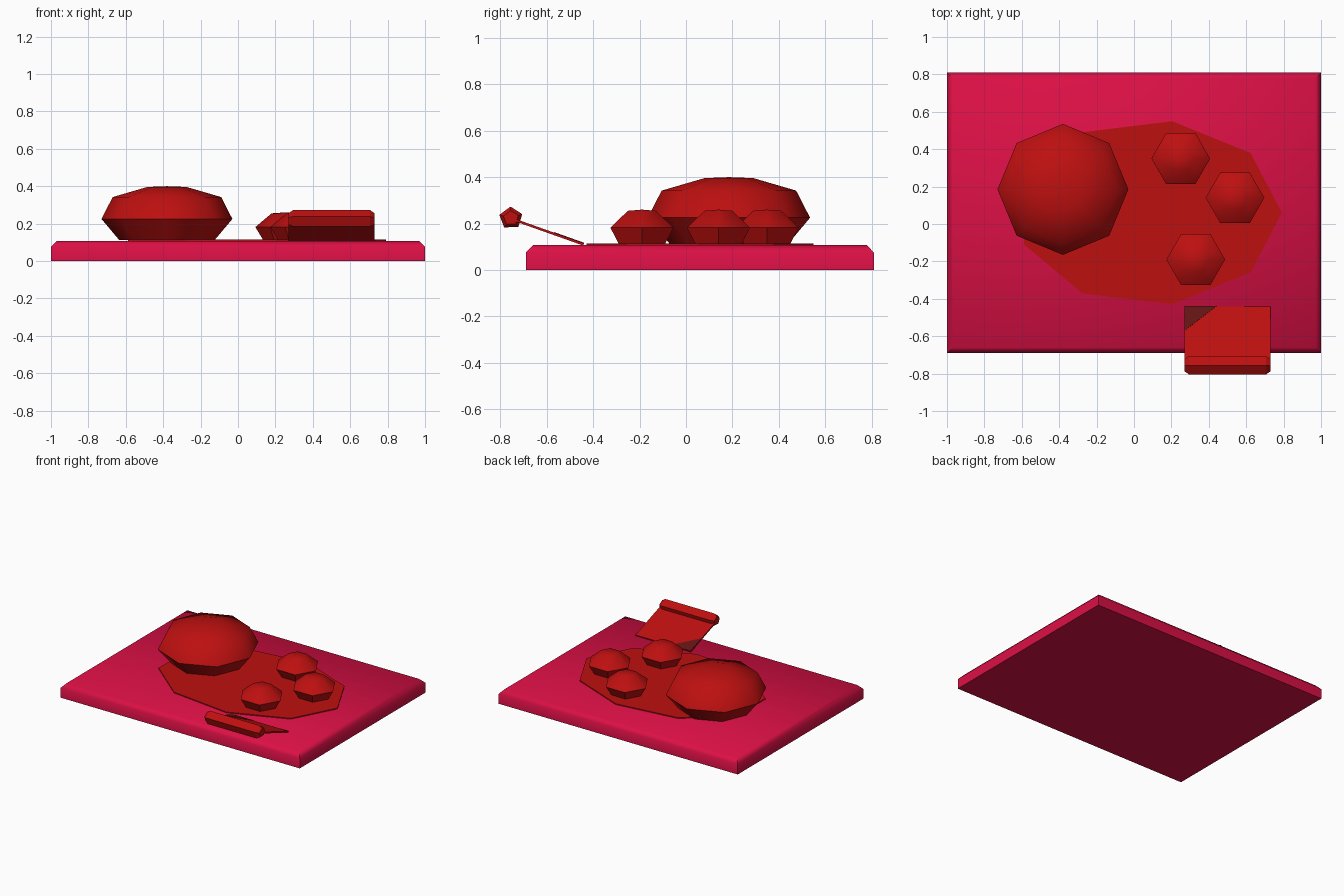
import bpy
import bmesh
from math import cos, sin, pi, radians
from mathutils import Vector

if "Cube" in bpy.data.objects:
    bpy.data.objects.remove(bpy.data.objects["Cube"], do_unlink=True)


def material(name, rgb):
    mat = bpy.data.materials.new(name)
    mat.use_nodes = True
    colour = (*rgb, 1)
    mat.diffuse_color = colour
    mat.node_tree.nodes["Principled BSDF"].inputs["Base Color"].default_value = colour
    return mat


CRIMSON = material("crimson", (0.71, 0.005, 0.06))
RED = material("red", (0.51, 0.005, 0.005))
DARK_RED = material("dark red", (0.13, 0.007, 0.007))


def finish(name, bm, mat, smooth=None):
    bmesh.ops.recalc_face_normals(bm, faces=bm.faces)
    mesh = bpy.data.meshes.new(name)
    bm.to_mesh(mesh)
    bm.free()
    mesh.materials.append(mat)
    obj = bpy.data.objects.new(name, mesh)
    bpy.context.collection.objects.link(obj)
    if smooth:
        bpy.ops.object.select_all(action="DESELECT")
        obj.select_set(True)
        bpy.context.view_layer.objects.active = obj
        bpy.ops.object.shade_smooth_by_angle(angle=radians(smooth))
    return obj


def loft(rings, apex=None):
    """Skin equal-length rings of points, closing the top with a cap or an apex."""
    bm = bmesh.new()
    loops = [[bm.verts.new(p) for p in ring] for ring in rings]
    n = len(loops[0])
    bm.faces.new(loops[0])
    for low, high in zip(loops, loops[1:]):
        for i in range(n):
            j = (i + 1) % n
            bm.faces.new((low[i], low[j], high[j], high[i]))
    if apex:
        tip = bm.verts.new(apex)
        for i in range(n):
            bm.faces.new((loops[-1][i], loops[-1][(i + 1) % n], tip))
    else:
        bm.faces.new(loops[-1])
    return bm


def ellipse(sides, x, y, z, rx, ry):
    return [(x + rx * cos(2 * pi * i / sides), y + ry * sin(2 * pi * i / sides), z)
            for i in range(sides)]


def bun(name, sides, x, y, profile, top):
    rings = [ellipse(sides, x, y, z, r, r) for r, z in profile]
    finish(name, loft(rings, (x, y, top)), RED, 50)


# Board with a chamfered upper edge
def rectangle(inset, z):
    return [(sx * (1 - inset), 0.06 + sy * (0.75 - inset), z)
            for sx, sy in ((-1, -1), (1, -1), (1, 1), (-1, 1))]


finish("board", loft([rectangle(0, 0), rectangle(0, 0.075), rectangle(0.03, 0.107)]),
       CRIMSON, 50)

# Thin nine-sided plate
finish("plate", loft([ellipse(9, 0.08, 0.06, z, 0.71, 0.497) for z in (0.1, 0.114)]), RED)

# One large and three small buns
bun("large_bun", 8, -0.38, 0.185,
    [(0.255, 0.112), (0.35, 0.225), (0.29, 0.342), (0.105, 0.396)], 0.4)
for i, (x, y) in enumerate([(0.25, 0.35), (0.54, 0.14), (0.33, -0.19)]):
    bun(f"small_bun_{i + 1}", 6, x, y, [(0.115, 0.112), (0.157, 0.182), (0.07, 0.255)], 0.26)

# Sloping sheet leaning over the front edge
LEFT, RIGHT = 0.27, 0.73
low, high = Vector((0, -0.44, 0.115)), Vector((0, -0.73, 0.218))
thick = Vector((0, -0.003, -0.01))
side = [low, high, high + thick, low + thick]
finish("sheet", loft([[p + Vector((x, 0, 0)) for p in side] for x in (LEFT, RIGHT)]), RED)

# Dark corner of the sheet
lift = Vector((0, 0.001, 0.002))
corner = [low + Vector((LEFT, 0, 0)), low + Vector((0.44, 0, 0)),
          low.lerp(high, 0.45) + Vector((LEFT, 0, 0))]
finish("sheet_corner", loft([corner, [p + lift for p in corner]]), DARK_RED)


# Five-sided roll along the sheet's upper edge, with narrowed ends
def roll_ring(x, scale):
    return [(x, -0.755 + 0.052 * scale * cos(radians(20 + 72 * i)),
             0.224 + 0.049 * scale * sin(radians(20 + 72 * i))) for i in range(5)]


finish("roll", loft([roll_ring(LEFT, 0.65), roll_ring(LEFT + 0.025, 1),
                     roll_ring(RIGHT - 0.025, 1), roll_ring(RIGHT, 0.65)]), RED)
